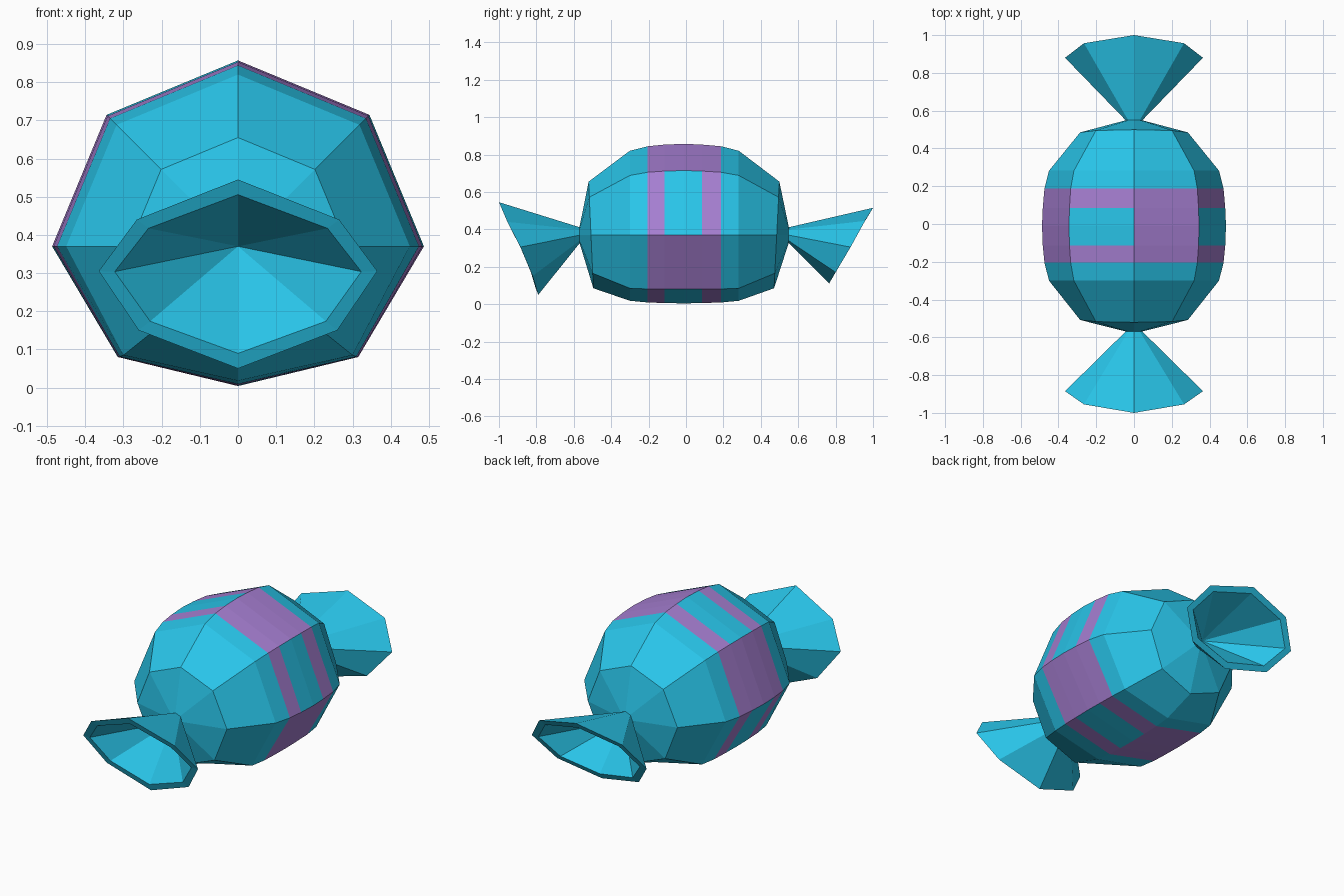
import bpy, bmesh, math

if "Cube" in bpy.data.objects:
    bpy.data.objects.remove(bpy.data.objects["Cube"])

CZ = 0.37   # height of the sweet's long axis


def material(name, rgb):
    m = bpy.data.materials.new(name)
    m.diffuse_color = (*rgb, 1)
    m.use_nodes = True
    m.node_tree.nodes["Principled BSDF"].inputs["Base Color"].default_value = m.diffuse_color
    return m


blue = material("blue_foil", (0.022, 0.56, 0.82))
purple = material("purple_stripe", (0.38, 0.21, 0.64))


def octagon(half):
    """Mirror five (x, y, z) points, top to bottom, into a full ring of eight."""
    return half + [(-x, y, z) for x, y, z in half[3:0:-1]]


def loft(bm, rings):
    """Bridge rings with quads; return faces grouped as [band][sector]."""
    vs = [[bm.verts.new(p) for p in r] for r in rings]
    bands = []
    for a, b in zip(vs, vs[1:]):
        bands.append([bm.faces.new((a[k], a[(k + 1) % 8], b[(k + 1) % 8], b[k]))
                      for k in range(8)])
    return vs, bands


def finish(bm, name, mats):
    bmesh.ops.recalc_face_normals(bm, faces=bm.faces)
    me = bpy.data.meshes.new(name)
    bm.to_mesh(me)
    bm.free()
    for m in mats:
        me.materials.append(m)
    ob = bpy.data.objects.new(name, me)
    bpy.context.collection.objects.link(ob)
    return ob


def body_ring(y, r, lx, lz, bz, lean=0):
    """Octagon of radius r with its own lower diagonal and bottom (flattened base)."""
    d = r * math.sqrt(0.5)
    half = [(0, r), (d, d), (r, 0), (lx, -lz), (0, -bz)]
    return octagon([(x, y + lean * z, CZ + z) for x, z in half])


# Sweet body: barrel of octagonal rings
rings = [
    body_ring(-0.57, 0.04, 0.028, 0.028, 0.04),
    body_ring(-0.508, 0.285, 0.20, 0.205, 0.285, -0.044),
    body_ring(-0.30, 0.45, 0.30, 0.285, 0.352),
    body_ring(-0.205, 0.474, 0.31, 0.289, 0.361),
    body_ring(-0.115, 0.483, 0.313, 0.29, 0.364),
    body_ring(-0.01, 0.487, 0.315, 0.29, 0.366),
    body_ring(0.085, 0.483, 0.313, 0.29, 0.364),
    body_ring(0.188, 0.474, 0.31, 0.289, 0.361),
    body_ring(0.282, 0.45, 0.30, 0.285, 0.352),
    body_ring(0.485, 0.285, 0.20, 0.205, 0.285, 0.05),
    body_ring(0.55, 0.04, 0.028, 0.028, 0.04),
]
bm = bmesh.new()
vs, bands = loft(bm, rings)
bm.faces.new(vs[0])
bm.faces.new(vs[-1])
# Alternate sectors carry one wide band or two thin stripes
for i in (3, 4, 5, 6):
    for k in range(8):
        if k % 2 == 0 or i in (3, 6):
            bands[i][k].material_index = 1
finish(bm, "sweet_body", [blue, purple])


def wrapper(name, neck_y, apex_y, rim):
    """Flared twist of foil: outer cone, flat rim and hollow inner cone."""
    cy, cz = rim[2][1], (rim[0][2] + rim[4][2]) / 2
    inner = [(x * 0.885, cy + (y - cy) * 0.84, cz + (z - cz) * 0.84)
             for x, y, z in rim]
    neck = body_ring(neck_y, 0.04, 0.028, 0.028, 0.04)
    b = bmesh.new()
    v, _ = loft(b, [neck, octagon(rim), octagon(inner)])
    b.faces.new(v[0])
    apex = b.verts.new((0, apex_y, CZ))
    for k in range(8):
        b.faces.new((v[2][k], v[2][(k + 1) % 8], apex))
    finish(b, name, [blue])


# Twisted wrapper ends
wrapper("front_wrapper", -0.565, -0.59,
        [(0, -1.0, 0.545), (0.265, -0.955, 0.44), (0.365, -0.885, 0.305),
         (0.26, -0.82, 0.15), (0, -0.79, 0.05)])
wrapper("back_wrapper", 0.545, 0.57,
        [(0, 1.0, 0.515), (0.265, 0.957, 0.445), (0.365, 0.88, 0.305),
         (0.26, 0.80, 0.17), (0, 0.765, 0.11)])
